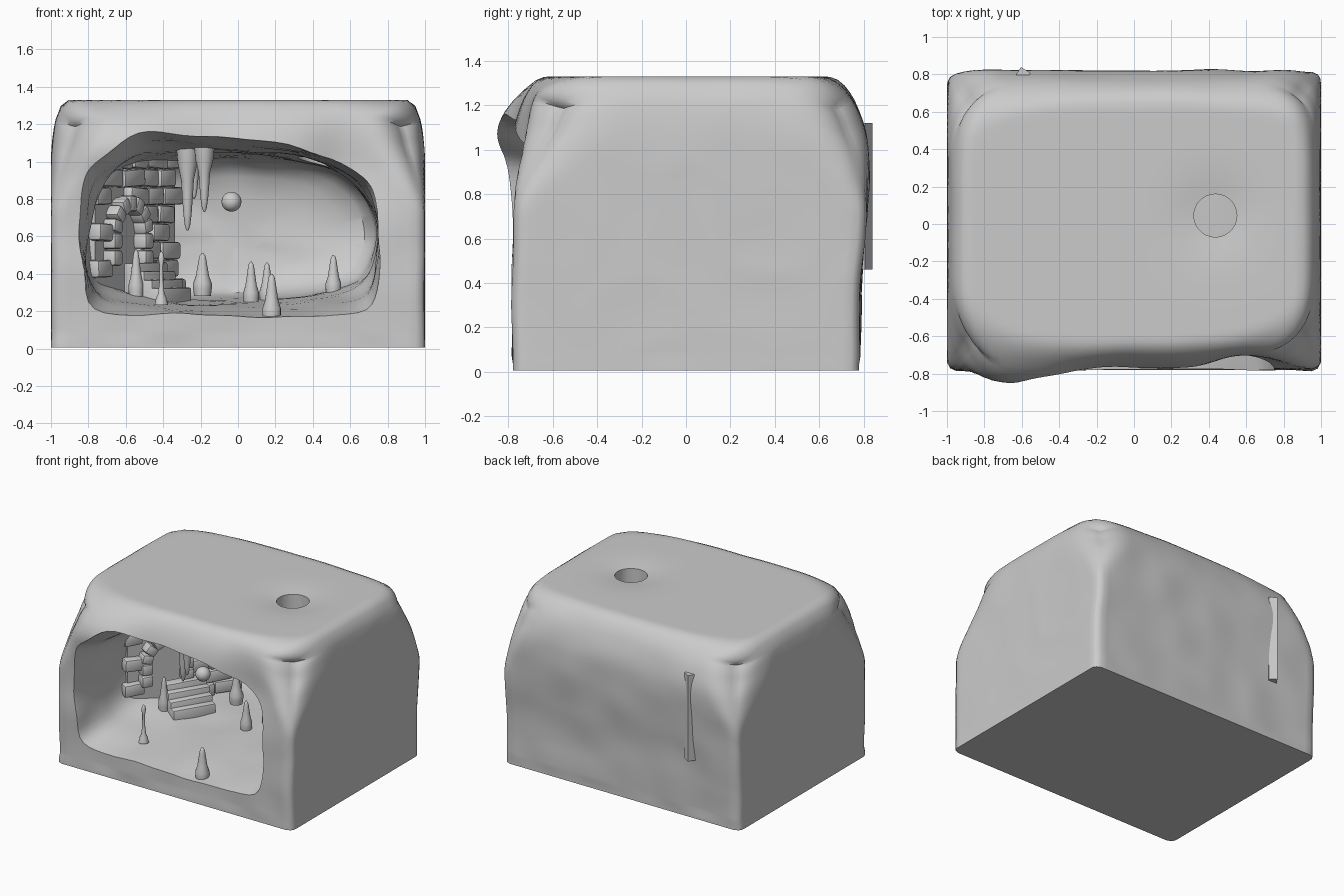
import bpy, bmesh, math, random
from mathutils import Vector, Matrix, noise

if "Cube" in bpy.data.objects:
    bpy.data.objects.remove(bpy.data.objects["Cube"])

random.seed(4)


def finish(name, bm, angle=40, bevel=0):
    bmesh.ops.recalc_face_normals(bm, faces=bm.faces)
    me = bpy.data.meshes.new(name)
    bm.to_mesh(me)
    bm.free()
    ob = bpy.data.objects.new(name, me)
    bpy.context.collection.objects.link(ob)
    bpy.ops.object.select_all(action='DESELECT')
    bpy.context.view_layer.objects.active = ob
    ob.select_set(True)
    if bevel:
        m = ob.modifiers.new("bevel", 'BEVEL')
        m.width, m.segments = bevel, 2
        bpy.ops.object.modifier_apply(modifier=m.name)
    bpy.ops.object.shade_smooth_by_angle(angle=math.radians(angle))
    return ob


def cut(ob, cutter):
    bpy.context.view_layer.objects.active = ob
    m = ob.modifiers.new("cut", 'BOOLEAN')
    m.operation, m.solver, m.object = 'DIFFERENCE', 'EXACT', cutter
    bpy.ops.object.modifier_apply(modifier=m.name)
    bpy.data.objects.remove(cutter)


def gauss(d, w):
    return math.exp(-(d / w) ** 2)


def skin(bm, rings):
    n = len(rings[0])
    vs = [[bm.verts.new(p) for p in r] for r in rings]
    for a, b in zip(vs, vs[1:]):
        for i in range(n):
            bm.faces.new((a[i], a[(i + 1) % n], b[(i + 1) % n], b[i]))
    bm.faces.new(vs[0])
    bm.faces.new(vs[-1][::-1])


# Rock block: subdivided cube with elliptical rounding, wider at the upper corners
bm = bmesh.new()
bmesh.ops.create_cube(bm, size=2)
bmesh.ops.subdivide_edges(bm, edges=bm.edges[:], cuts=41, use_grid_fill=True)
for v in bm.verts:
    u, s, h = v.co
    size = (1, .78, .6625)
    height = min(1, max(0, (h - .05) / .7))
    height *= height * (3 - 2 * height)
    corner = .36 if s < 0 else (.3 if u < 0 else .15)
    r = (.05 + .04 * height + .22 * abs(s) ** 4 * height,
         .05 + .11 * height + corner * abs(u) ** 4 * height,
         .34)
    p = [u, .78 * s, .6625 * h]
    e = [max(0, (abs(p[i]) - size[i] + r[i]) / r[i]) for i in range(3)]
    if p[2] < 0:
        e[2] = 0
    length = math.sqrt(sum(k * k for k in e))
    if length > 0:
        f = max(e) / length
        for i in range(3):
            if e[i] > 0:
                p[i] = math.copysign(size[i] - r[i] + e[i] * f * r[i], p[i])
    x, y, z = p[0], p[1], p[2] + .6675
    # brow bulging forward on the left, receding on the right
    if s < 0:
        y -= 0.08 * gauss(x + 0.63, 0.28) * gauss(z - 1.1, 0.2) * -s
        y += 0.07 * gauss(x - 0.6, 0.25) * gauss(z - 1.0, 0.25) * -s
    else:
        y += 0.04 * s * gauss(z - .9, .4)
    # hollow round the skylight
    if z > 1.1:
        z -= 0.03 * gauss(math.hypot(x - 0.43, y - 0.04), 0.2)
    if z > 0.06:
        nz = noise.noise(Vector((x, y, z)) * 3.5)
        y += 0.012 * nz * abs(s)
        x -= 0.006 * abs(nz) * (1 if x > 0 else -1)
    v.co = (x, y, max(0.005, min(1.33, z)))
rock = finish("cave_rock", bm, 50)

# Cave cutter: lofted from the mouth outline to the smaller back outline
mouth = [(-.84, .53), (-.81, .85), (-.72, 1.0), (-.47, 1.14), (-.1, 1.12), (.33, 1.07), (.63, .94),
         (.74, .77), (.755, .45), (.68, .22), (.33, .18), (0, .18), (-.35, .19), (-.76, .22)]
back = [(-.77, .55), (-.71, .78), (-.62, .9), (-.45, .98), (-.05, 1.02), (.36, .99), (.6, .89),
        (.72, .72), (.73, .52), (.62, .36), (.33, .29), (0, .27), (-.35, .28), (-.66, .38)]


def smooth_loop(pts, k=6):
    n, out = len(pts), []
    P = [Vector(p) for p in pts]
    for i in range(n):
        a, b, c, d = (P[(i + j) % n] for j in (-1, 0, 1, 2))
        for j in range(k):
            t = j / k
            out.append(0.5 * (2 * b + (c - a) * t + (2 * a - 5 * b + 4 * c - d) * t * t
                              + (3 * b - a - 3 * c + d) * t ** 3))
    return out


m_loop, b_loop = smooth_loop(mouth), smooth_loop(back)
stations = [(-1.0, -.3, 1), (-.84, -.15, 1), (-.77, -.03, 1), (-.7, .08, 1)]
stations += [(-.7 + 1.15 * i / 14, max(.1, (i / 14) ** .6), 1) for i in range(1, 15)]
stations += [(.53, 1, .97), (.59, 1, .9), (.63, 1, .75), (.65, 1, .5), (.66, 1, .2)]
mid = Vector((0, .6))
rings = []
for y, t, s in stations:
    ring = []
    for a, b in zip(m_loop, b_loop):
        p = mid + (a.lerp(b, t) - mid) * s
        nz = noise.noise(Vector((p.x * 4, y * 4, p.y * 4)))
        p = mid + (p - mid) * (1 + 0.04 * nz)
        ring.append((p.x, y + (0.05 * nz if y > .4 else 0), p.y))
    rings.append(ring)
bm = bmesh.new()
skin(bm, rings)
cut(rock, finish("cave_cutter", bm))

# Skylight through the roof
bm = bmesh.new()
bmesh.ops.create_cone(bm, cap_ends=True, segments=28, radius1=.115, radius2=.115, depth=.8,
                      matrix=Matrix.Translation((.435, .045, 1.25)))
cut(rock, finish("skylight_cutter", bm))
bpy.context.view_layer.objects.active = rock
rock.select_set(True)
bpy.ops.object.shade_smooth_by_angle(angle=math.radians(50))

# Frame of the diagonal wall: local x along wall, local y into the rock
wall = Matrix.Translation((-.52, .08, 0)) @ Matrix.Rotation(math.radians(57.7), 4, 'Z')


def block(bm, loc, size, tilt=0):
    m = wall @ Matrix.Translation(loc) @ Matrix.Rotation(tilt, 4, 'Y') @ Matrix.Diagonal((*size, 1))
    bmesh.ops.create_cube(bm, size=1, matrix=m)


ARCH_S, ARCH_Z = -.13, .62

# Wall core
bm = bmesh.new()
block(bm, (-.01, .06, .67), (.8, .06, .82))
finish("wall_core", bm)

# Courses of bricks, left out where the arch stands
bm = bmesh.new()
for row in range(8):
    z = .33 + row * .097
    s = -.4 + (row % 2) * -.05
    while s < .4:
        length = random.uniform(.14, .22)
        c = s + length / 2
        near_arch = abs(c - ARCH_S) < .2 and z < ARCH_Z or math.hypot(c - ARCH_S, z - ARCH_Z) < .215
        if not near_arch and c < .37:
            block(bm, (c, .02 + random.uniform(-.012, .012), z), (length - .004, .08, .093),
                  random.uniform(-.06, .06))
        s += length
finish("wall_bricks", bm, 30, .016)

# Doorway arch: wedge stones and jambs
bm = bmesh.new()
for i in range(7):
    a = math.pi * (i + .5) / 7
    block(bm, (ARCH_S + .155 * math.cos(a), .005, ARCH_Z + .155 * math.sin(a)), (.085, .1, .07), -a)
for side in (-1, 1):
    for j in range(2):
        block(bm, (ARCH_S + side * .155, .005, ARCH_Z - .045 - j * .09), (.085, .1, .085))
finish("door_arch", bm, 30, .016)

# Stone steps leading up to the doorway
bm = bmesh.new()
for i in range(4):
    top = .46 - i * .045
    depth = .08 + .05 * i
    block(bm, (-.01, -depth / 2, (top + .2) / 2), (.32, depth, top - .2), random.uniform(-.03, .03))
finish("steps", bm, 30, .012)

# Sliver of the wall end showing through the back
bm = bmesh.new()
bmesh.ops.create_cube(bm, size=1, matrix=Matrix.Translation((-.595, .798, .79)) @
                      Matrix.Rotation(math.radians(57.7), 4, 'Z') @ Matrix.Diagonal((.06, .06, .66, 1)))
finish("wall_end", bm)


def spike(name, x, y, base, tip, r, profile):
    bm = bmesh.new()
    rings = [[(x + r * k * math.cos(a), y + r * k * math.sin(a), base + (tip - base) * t)
              for a in (math.tau * i / 16 for i in range(16))] for t, k in profile]
    skin(bm, rings)
    finish(name, bm, 60)


# Stalagmites on the floor
cone = [(-.2, .9), (.0, 1), (.15, 1), (.35, .72), (.6, .55), (.8, .42), (.93, .3), (1, .08)]
thin = [(-.15, 1.3), (0, 1), (.1, .6), (.35, .38), (.7, .36), (.85, .6), (.95, .4), (1, .1)]
for i, (x, y, b, t, r) in enumerate([(-.545, -.12, .31, .53, .04), (-.19, .25, .32, .51, .05),
                                     (.07, 0, .27, .465, .042), (.155, .14, .28, .46, .04),
                                     (.18, -.69, .18, .40, .05), (.51, .2, .32, .5, .042)]):
    spike(f"stalagmite_{i + 1}", x, y, b, t, r, cone)
spike("stalagmite_thin", -.41, -.56, .27, .52, .028, thin)

# Stalactites under the ceiling
hang = [(0, 1.1), (.2, .95), (.4, .62), (.6, .52), (.8, .4), (.95, .25), (1, .06)]
for i, (x, y, t, r) in enumerate([(-.27, -.28, .63, .055), (-.18, -.36, .73, .05), (-.235, -.16, .8, .045)]):
    spike(f"stalactite_{i + 1}", x, y, 1.08, t, r, hang)

# Floating orb
bm = bmesh.new()
bmesh.ops.create_uvsphere(bm, u_segments=24, v_segments=14, radius=.053,
                          matrix=Matrix.Translation((-.035, -.375, .785)))
finish("orb", bm, 60)
